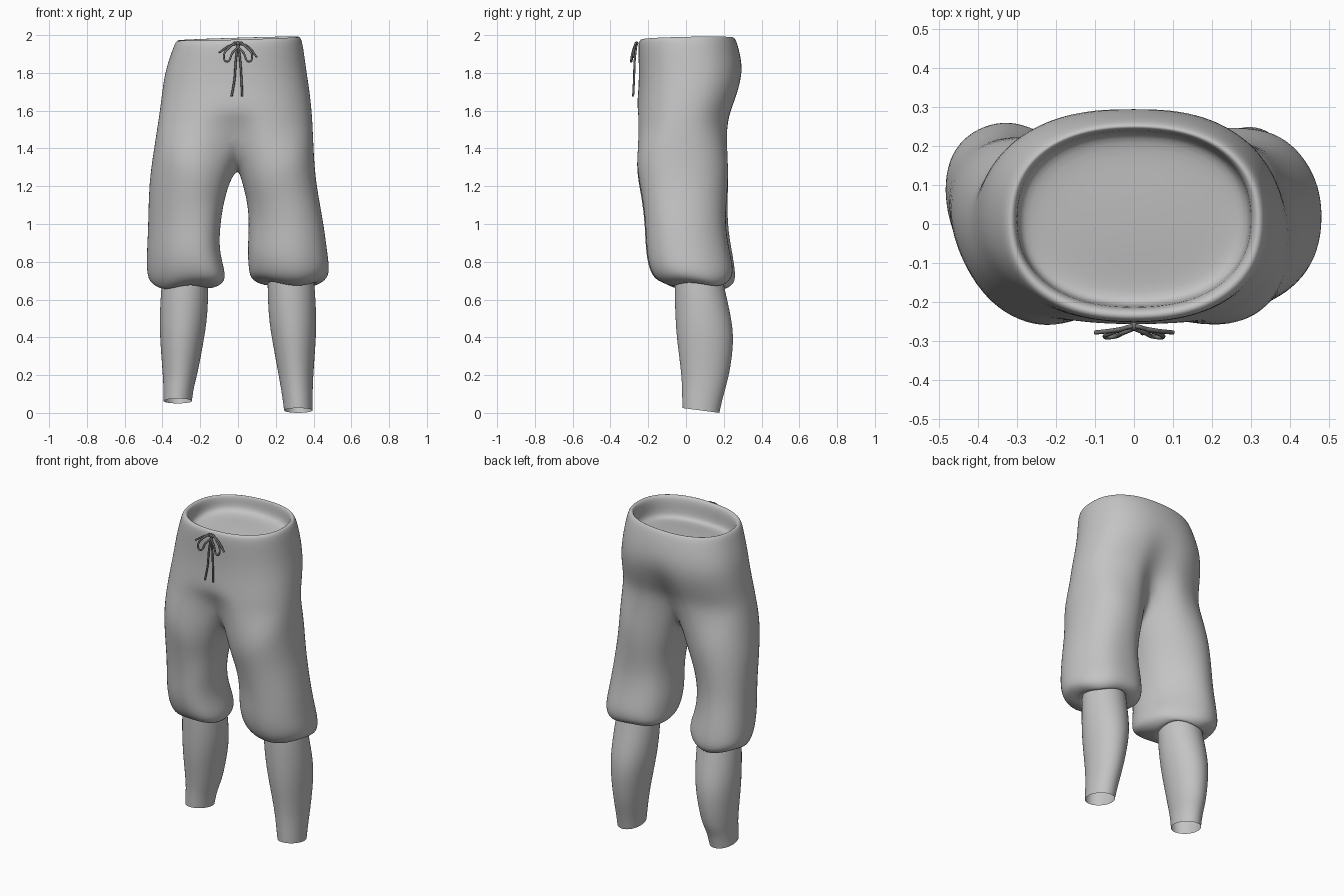
import bpy
import bmesh
from math import cos, sin, pi, exp, radians

cube = bpy.data.objects.get("Cube")
if cube:
    bpy.data.objects.remove(cube, do_unlink=True)


def material(name, value):
    mat = bpy.data.materials.new(name)
    mat.use_nodes = True
    colour = (value, value, value, 1)
    mat.diffuse_color = colour
    mat.node_tree.nodes["Principled BSDF"].inputs["Base Color"].default_value = colour
    return mat


cloth = material("grey cloth", 0.55)
cord = material("dark grey cord", 0.17)


def power(v, p):
    return (1 if v >= 0 else -1) * abs(v) ** (2 / p)


def bridge(bm, a, b, closed=False):
    n = len(a)
    for i in range(n if closed else n - 1):
        k = (i + 1) % n
        bm.faces.new((a[i], a[k], b[k], b[i]))


def finish(bm, name, mat):
    bmesh.ops.recalc_face_normals(bm, faces=bm.faces)
    mesh = bpy.data.meshes.new(name)
    bm.to_mesh(mesh)
    bm.free()
    mesh.materials.append(mat)
    obj = bpy.data.objects.new(name, mesh)
    bpy.context.collection.objects.link(obj)
    for poly in mesh.polygons:
        poly.use_smooth = True
    sub = obj.modifiers.new("smooth", "SUBSURF")
    sub.levels = sub.render_levels = 2


HALF = 14    # steps around each half of the waist
INNER = 5    # points across the crotch
SIDES = (-1, 1)

# Body rows from the inner floor over the rim to the crotch:
# height, right and left half width, front, back, centre groove front and back
BODY = [
    (1.87, .10, .10, -.07, .08, 0, 0),
    (1.86, .27, .27, -.19, .21, 0, 0),
    (1.885, .30, .30, -.213, .238, 0, 0),
    (1.95, .30, .30, -.213, .24, 0, 0),
    (1.983, .308, .31, -.225, .245, 0, 0),
    (1.983, .33, .334, -.25, .26, 0, 0),
    (1.93, .35, .347, -.255, .28, 0, 0),
    (1.81, .388, .364, -.25, .306, 0, 0),
    (1.70, .404, .382, -.254, .290, 0, .09),
    (1.59, .417, .393, -.265, .25, 0, .24),
    (1.51, .43, .398, -.27, .236, .3, .45),
]

# Leg rows down to the hem:
# outer height, inner height, front, back, right outer/inner, left outer/inner
LEG = [
    (1.39, 1.23, -.272, .23, .449, .04, .403, .018),
    (1.22, 1.12, -.238, .222, .475, .073, .414, .048),
    (1.0, 1.0, -.213, .21, .478, .092, .457, .058),
    (.86, .86, -.21, .235, .485, .10, .474, .048),
    (.76, .76, -.192, .255, .488, .065, .487, .055),
    (.70, .70, -.155, .25, .475, .068, .48, .065),
    (.67, .675, -.085, .216, .427, .135, .427, .14),
    (.672, .677, -.055, .20, .402, .16, .402, .165),
    (.72, .72, -.045, .19, .385, .175, .385, .18),
]


def build_breeches():
    bm = bmesh.new()
    previous = None
    for n, (z, right, left, front, back, groove_f, groove_b) in enumerate(BODY):
        row = {}
        for s in SIDES:
            width = left if s > 0 else right
            pts = []
            for j in range(HALF + 1):
                if s > 0 and j in (0, HALF):
                    pts.append(row[-1][j])      # share the centre line
                    continue
                a = pi * j / HALF - pi / 2
                x = s * width * power(cos(a), 2.3) if 0 < j < HALF else 0
                mid, ry = (front + back) / 2, (back - front) / 2
                y = mid + ry * power(sin(a), 2.3)
                if y < 0:
                    y *= 1 - groove_f * exp(-((x + .025) / .09) ** 2)
                else:
                    y *= 1 - groove_b * exp(-(x / .075) ** 2)
                tilt = 0
                if n < 3:
                    tilt = .1 * y               # inner floor rises to the back
                elif z > 1.9:
                    tilt = .03 * x + .02 * y
                pts.append(bm.verts.new((x, y, z + tilt)))
            row[s] = pts
            if previous:
                bridge(bm, previous[s], pts)
        if previous is None:
            bm.faces.new(row[-1] + row[1][-2:0:-1])
        previous = row

    # Saddle between the legs
    f, b = previous[1][0].co, previous[1][-1].co
    saddle = []
    for i in range(1, INNER + 1):
        t = i / (INNER + 1)
        p = b.lerp(f, t)
        p.z = 1.29 + .2 * abs(2 * t - 1) ** 2
        saddle.append(bm.verts.new(p))

    # Legs, the right one turned outwards
    for s in SIDES:
        loop = previous[s] + saddle
        turn, shape = (-.015, 2.2) if s > 0 else (.065, 2)
        for n, row in enumerate(LEG):
            z_out, z_in, front, back = row[:4]
            outer, inner = row[6:] if s > 0 else row[4:6]
            angles = [radians(-135 + 270 * j / HALF) for j in range(HALF + 1)]
            angles += [radians(135 + 90 * i / (INNER + 1)) for i in range(1, INNER + 1)]
            ring = []
            for a in angles:
                fold = 1 + (.02 * cos(5 * a + s) if 1 < n < 6 else 0)
                x = (outer + inner) / 2 + (outer - inner) / 2 * power(cos(a), shape)
                y = (front + back) / 2 + (back - front) / 2 * power(sin(a), shape) * fold
                if n < 6:
                    y += turn * cos(a) * min(1, (n + 1) / 3)
                z = z_out + (z_in - z_out) * (1 - cos(a)) / 2
                if n > 3:
                    z += .01 * cos(3 * a + s) + .008 * s
                ring.append(bm.verts.new((s * x, y, z)))
            bridge(bm, loop, ring, True)
            loop = ring
    finish(bm, "breeches", cloth)


# Stocking rows, open at the ankle: height, outer, inner, front, back
STOCKING = [
    (.74, .40, .155, -.06, .19),
    (.64, .41, .155, -.062, .21),
    (.5, .417, .161, -.058, .243),
    (.38, .414, .18, -.05, .257),
    (.2, .399, .214, -.024, .232),
    (.1, .396, .233, -.022, .198),
    (.01, .395, .243, -.02, .178),
]


def build_stocking(name, s, lift):
    bm = bmesh.new()
    last = None
    for n, (z, outer, inner, front, back) in enumerate(STOCKING):
        ring = []
        for j in range(20):
            a = 2 * pi * j / 20
            x = (outer + inner) / 2 + (outer - inner) / 2 * cos(a)
            y = (front + back) / 2 + (back - front) / 2 * sin(a)
            slope = .13 * (.178 - y) if n > 5 else 0
            ring.append(bm.verts.new((s * x, y, z + slope + (lift if n > 4 else 0))))
        if last:
            bridge(bm, last, ring, True)
        last = ring
    finish(bm, name, cloth)


def build_cord(name, points, closed=False):
    curve = bpy.data.curves.new(name, "CURVE")
    curve.dimensions = "3D"
    curve.bevel_depth = .0055
    curve.bevel_resolution = 2
    curve.resolution_u = 8
    curve.use_fill_caps = True
    spline = curve.splines.new("BEZIER")
    spline.bezier_points.add(len(points) - 1)
    for bp, co in zip(spline.bezier_points, points):
        bp.co = co
        bp.handle_left_type = bp.handle_right_type = "AUTO"
    spline.use_cyclic_u = closed
    curve.materials.append(cord)
    obj = bpy.data.objects.new(name, curve)
    bpy.context.collection.objects.link(obj)


build_breeches()
build_stocking("right_stocking", -1, .04)
build_stocking("left_stocking", 1, -.01)

# Drawstring bow: two loops, two short ends, two long tails and a knot
for s, side in zip(SIDES, ("right", "left")):
    build_cord(side + "_bow_loop", [
        (0, -.262, 1.957), (s * .045, -.275, 1.935), (s * .075, -.288, 1.885),
        (s * .06, -.29, 1.86), (s * .03, -.28, 1.905)], True)
    build_cord(side + "_bow_end", [
        (0, -.262, 1.957), (s * .05, -.272, 1.94),
        (s * .1, -.278, 1.895 - s * .012)])
    build_cord(side + "_tail", [
        (0, -.262, 1.955), (s * .012, -.272, 1.86),
        (s * .018, -.275, 1.77), (s * .028 - .006, -.28, 1.675)])

bpy.ops.mesh.primitive_uv_sphere_add(segments=12, ring_count=8, radius=.011,
                                     location=(0, -.262, 1.955))
knot = bpy.context.object
knot.name = "bow_knot"
knot.data.materials.append(cord)
bpy.ops.object.shade_smooth()
